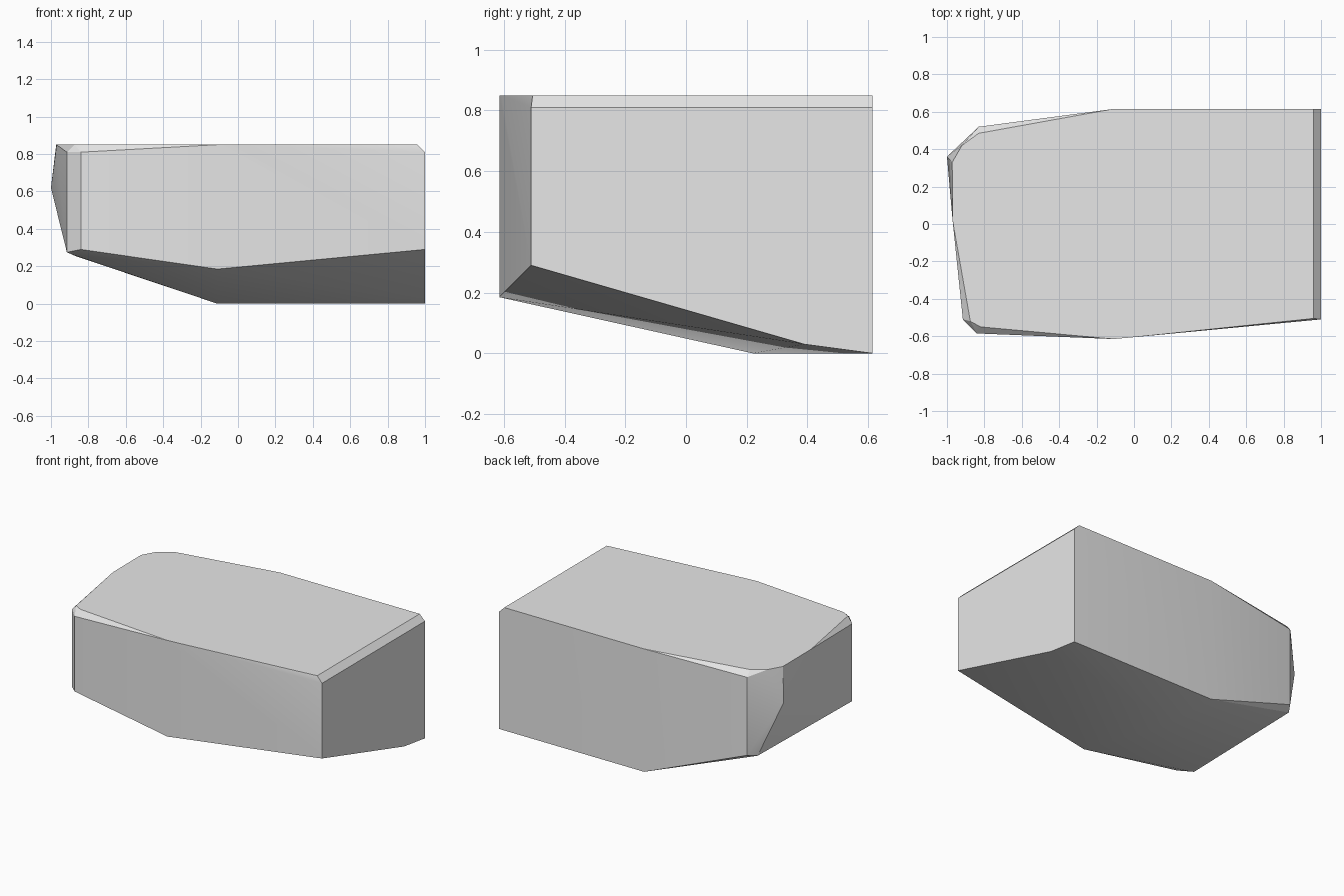
import bpy
import bmesh
from math import radians

default_cube = bpy.data.objects.get("Cube")
if default_cube:
    bpy.data.objects.remove(default_cube, do_unlink=True)

TOP, SHOULDER = 0.85, 0.81

# Upright corner edges of the side walls: x, y, lower z, upper z
wall_corners = [
    (1.0, 0.615, 0.0, SHOULDER),
    (1.0, -0.51, 0.29, SHOULDER),
    (-0.11, -0.615, 0.185, TOP),
    (-0.84, -0.585, 0.29, SHOULDER),
    (-0.915, -0.51, 0.275, SHOULDER),
    (-0.83, 0.52, 0.27, SHOULDER),
    (-0.11, 0.615, 0.0, TOP),
]

# Outline of the flat top, inset where the rim is chamfered
top_outline = [
    (0.96, 0.615), (0.96, -0.505), (-0.02, -0.607),
    (-0.82, -0.55), (-0.875, -0.52), (-0.97, 0.02),
    (-0.972, 0.33), (-0.92, 0.42), (-0.83, 0.485),
]

# Bulge of the narrow end, then the keel and the lower chamfer
end_bulge = [(-1.0, 0.36, 0.62)]
underside = [
    (-0.11, 0.22, 0.0), (1.0, 0.39, 0.03),
    (-0.88, -0.5, 0.26), (-0.87, 0.46, 0.255),
]


def gather_corners():
    points = end_bulge + underside
    for x, y, low, high in wall_corners:
        points += [(x, y, low), (x, y, high)]
    points += [(x, y, TOP) for x, y in top_outline]
    return points


def make_hull(name, points, material):
    """Wrap the corner points in a faceted block with merged flat faces."""
    bm = bmesh.new()
    for point in points:
        bm.verts.new(point)
    result = bmesh.ops.convex_hull(bm, input=bm.verts[:])
    loose = [v for v in bm.verts if not v.link_faces]
    bmesh.ops.delete(bm, geom=loose, context="VERTS")
    bmesh.ops.dissolve_limit(bm, angle_limit=radians(0.5),
                             verts=bm.verts[:], edges=bm.edges[:])
    bmesh.ops.recalc_face_normals(bm, faces=bm.faces[:])
    mesh = bpy.data.meshes.new(name)
    bm.to_mesh(mesh)
    bm.free()
    mesh.materials.append(material)
    obj = bpy.data.objects.new(name, mesh)
    bpy.context.collection.objects.link(obj)
    return obj


# Plain grey stone colour
grey = bpy.data.materials.new("light_grey")
grey.use_nodes = True
colour = (0.8, 0.8, 0.8, 1.0)
grey.diffuse_color = colour
grey.node_tree.nodes["Principled BSDF"].inputs["Base Color"].default_value = colour

# The single solid block
block = make_hull("stone_block", gather_corners(), grey)
bpy.ops.object.select_all(action="DESELECT")
block.select_set(True)
bpy.context.view_layer.objects.active = block
bpy.ops.object.shade_smooth_by_angle(angle=radians(20))
